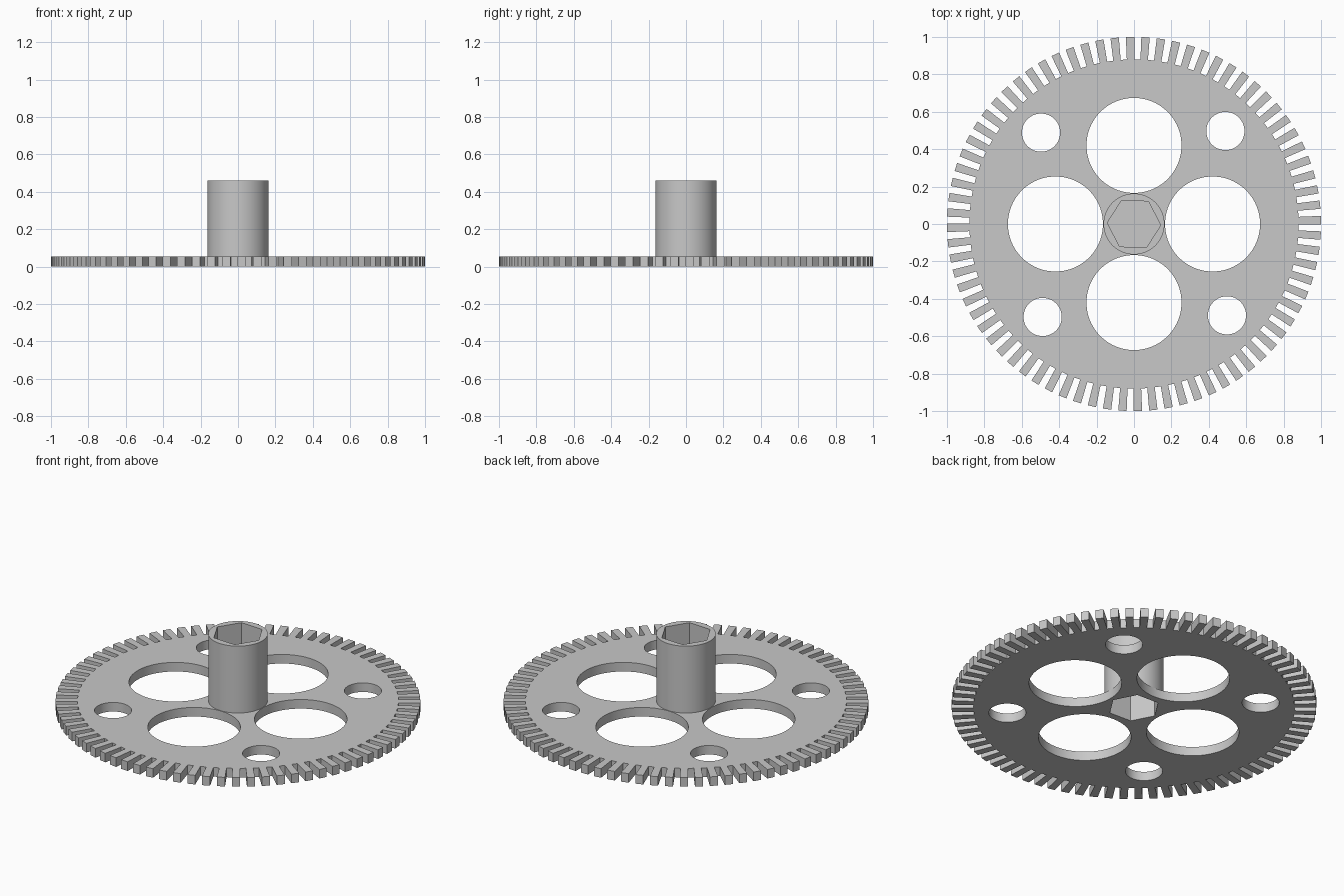
import bpy
from math import cos, sin, pi, radians

cube = bpy.data.objects.get("Cube")
if cube:
    bpy.data.objects.remove(cube, do_unlink=True)

GREY = (0.58, 0.58, 0.58, 1)
steel = bpy.data.materials.new("plain grey")
steel.use_nodes = True
steel.diffuse_color = GREY
steel.node_tree.nodes["Principled BSDF"].inputs["Base Color"].default_value = GREY

PLATE_TOP, HUB_TOP = 0.055, 0.46
TEETH, ROOT, TIP = 76, 0.88, 1.0


def ring(radius, sides, x=0, y=0, turn=0):
    """Points of a regular polygon or circle."""
    return [(x + radius * cos(turn + 2 * pi * i / sides),
             y + radius * sin(turn + 2 * pi * i / sides)) for i in range(sides)]


def gear_outline():
    """Closed outline with straight radial teeth."""
    points = []
    for i in range(TEETH):
        a = radians(91.2) + 2 * pi * i / TEETH
        for radius, half in ((ROOT, -0.020), (TIP, -0.0225), (TIP, 0.0225), (ROOT, 0.020)):
            points.append((radius * cos(a) - half * sin(a),
                           radius * sin(a) + half * cos(a)))
    return points


def slab(name, loops, bottom, top):
    """Extrude flat outlines, inner loops becoming holes."""
    curve = bpy.data.curves.new(name, "CURVE")
    curve.dimensions = "2D"
    curve.fill_mode = "BOTH"
    curve.extrude = (top - bottom) / 2
    for loop in loops:
        spline = curve.splines.new("POLY")
        spline.points.add(len(loop) - 1)
        for point, (x, y) in zip(spline.points, loop):
            point.co = (x, y, 0, 1)
        spline.use_cyclic_u = True
    obj = bpy.data.objects.new(name, curve)
    bpy.context.collection.objects.link(obj)
    obj.location.z = (top + bottom) / 2
    curve.materials.append(steel)
    bpy.ops.object.select_all(action="DESELECT")
    obj.select_set(True)
    bpy.context.view_layer.objects.active = obj
    bpy.ops.object.convert(target="MESH")
    bpy.ops.object.shade_smooth_by_angle(angle=radians(25))
    return bpy.context.object


# Hexagonal shaft socket shared by plate and hub
socket = ring(0.143, 6, turn=radians(-2.5))

# Toothed plate with four large and four small round holes
loops = [gear_outline(), socket]
for quarter in range(4):
    a = quarter * pi / 2
    loops.append(ring(0.254, 96, 0.42 * cos(a), 0.42 * sin(a)))
    a += radians(45.5)
    loops.append(ring(0.102, 64, 0.697 * cos(a), 0.697 * sin(a)))
slab("gear_plate", loops, 0, PLATE_TOP)

# Raised hub around the socket
slab("hub", [ring(0.163, 96), socket], PLATE_TOP, HUB_TOP)

# Web closing the socket halfway
slab("socket_floor", [socket], 0.2, 0.25)
